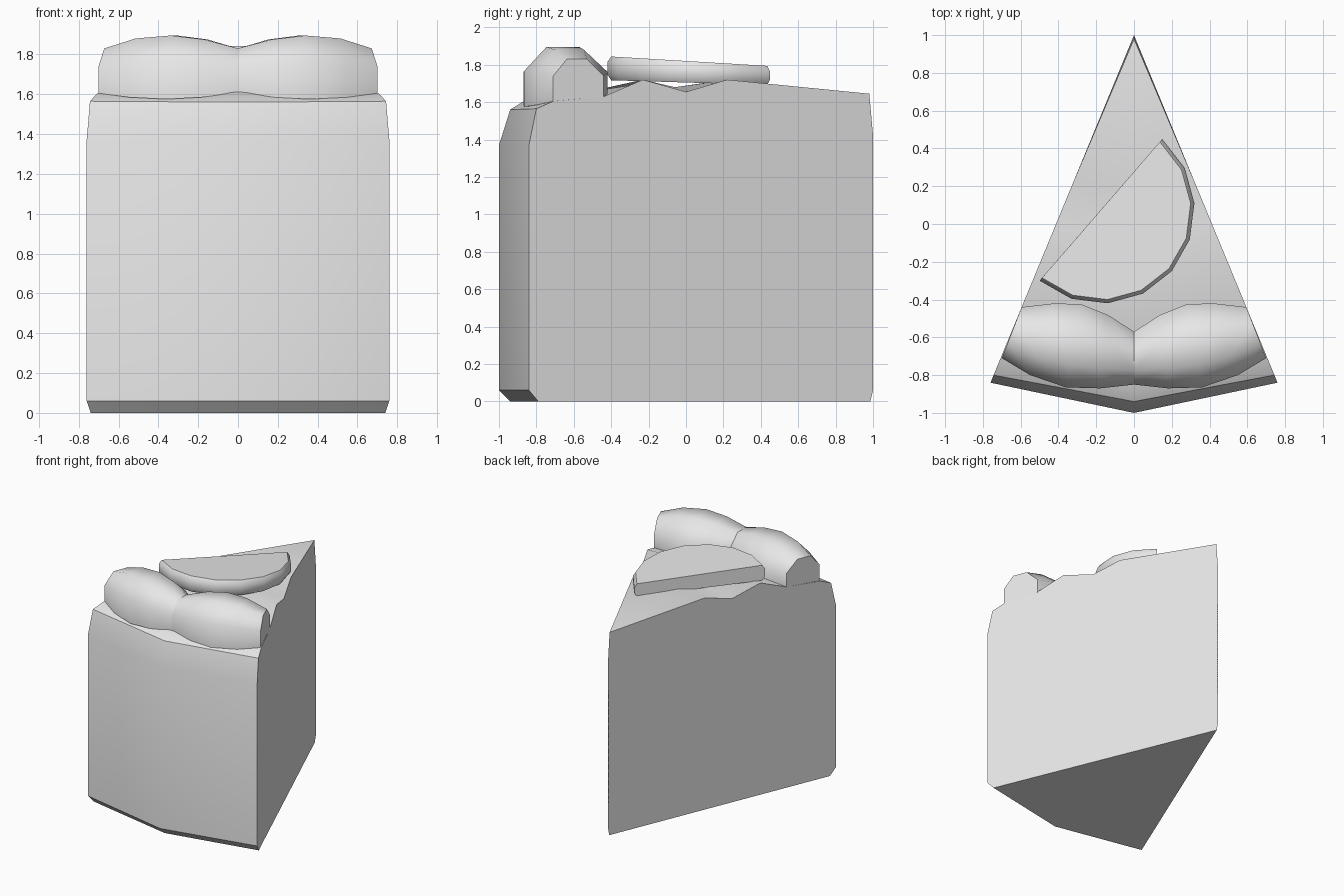
import bpy, bmesh, math
from mathutils import Vector

old = bpy.data.objects.get("Cube")
if old:
    bpy.data.objects.remove(old, do_unlink=True)

grey = bpy.data.materials.new("light_grey")
grey.use_nodes = True
grey.diffuse_color = (0.8, 0.8, 0.8, 1)
grey.node_tree.nodes["Principled BSDF"].inputs["Base Color"].default_value = (0.8, 0.8, 0.8, 1)


def finish(name, bm, angle):
    """Turn a bmesh into a shaded object."""
    bmesh.ops.remove_doubles(bm, verts=bm.verts, dist=0.0005)
    bmesh.ops.recalc_face_normals(bm, faces=bm.faces)
    mesh = bpy.data.meshes.new(name)
    bm.to_mesh(mesh)
    bm.free()
    mesh.materials.append(grey)
    obj = bpy.data.objects.new(name, mesh)
    bpy.context.scene.collection.objects.link(obj)
    bpy.ops.object.select_all(action="DESELECT")
    obj.select_set(True)
    bpy.context.view_layer.objects.active = obj
    bpy.ops.object.shade_smooth_by_angle(angle=math.radians(angle))
    return obj


def loft(bm, rows, closed=False):
    """Bridge neighbouring rows of vertices with quads."""
    for a, b in zip(rows, rows[1:]):
        n = len(a)
        for i in range(n if closed else n - 1):
            j = (i + 1) % n
            bm.faces.new((a[i], a[j], b[j], b[i]))


# Cake wedge: each row is edge y, edge z, centre y, centre z, from base to top
profile = [
    (-0.79, 0, -0.94, 0), (-0.84, 0.06, -1, 0.06), (-0.84, 1.37, -1, 1.37),
    (-0.80, 1.565, -0.94, 1.56), (-0.71, 1.605, -0.86, 1.61),
    (-0.44, 1.63, -0.55, 1.65), (-0.23, 1.72, -0.29, 1.69),
    (0, 1.655, -0.06, 1.68), (0.22, 1.72, 0.2, 1.715),
]
bm = bmesh.new()
rows = []
for ye, ze, yc, zc in profile:
    half = (1 - ye) * 0.413
    rows.append([bm.verts.new(p) for p in ((half, ye, ze), (0, yc, zc), (-half, ye, ze))])
loft(bm, rows)
tip = [bm.verts.new((0, y, z)) for y, z in ((0.98, 1.645), (1, 1.42), (1, 0.06), (0.985, 0))]
for side in (0, 2):
    bm.faces.new([r[side] for r in rows] + tip)
    bm.faces.new((rows[-1][side], rows[-1][1], tip[0]))
bm.faces.new(rows[0] + [tip[-1]])
finish("cake_slice", bm, 30)

# Cream swirls: stations of front x, back x, front y, back y, top z, bottom z
stations = [
    (0, 0, -0.85, -0.57, 1.83, 1.61), (0.18, 0.14, -0.87, -0.48, 1.875, 1.585),
    (0.36, 0.28, -0.865, -0.425, 1.895, 1.575), (0.55, 0.42, -0.80, -0.42, 1.88, 1.585),
    (0.70, 0.595, -0.71, -0.44, 1.83, 1.605),
]
section = [(0, 0), (0, 0.6), (0.27, 1), (0.67, 1), (1, 0.6), (1, 0.1)]
for name, mirror in (("cream_left", 1), ("cream_right", -1)):
    bm = bmesh.new()
    rings = []
    for xf, xb, yf, yb, top, low in stations:
        rings.append([bm.verts.new((mirror * (xf + (xb - xf) * u), yf + (yb - yf) * u,
                                    low + (top - low) * v)) for u, v in section])
    loft(bm, rings, closed=True)
    bm.faces.new(rings[0])
    bm.faces.new(rings[-1])
    finish(name, bm, 55)

# Half-round topping with a softened rim and a slight tilt
bm = bmesh.new()
centre = Vector((-0.175, 0.075))
start = math.atan2(0.375, 0.325)
rings = []
for scale, upper, shift in ((0.96, 0, 0), (1, 0, 0.03), (1, 1, -0.03), (0.96, 1, 0)):
    ring = []
    for i in range(9):
        a = start - math.pi * i / 8
        p = centre + Vector((math.cos(a), math.sin(a))) * 0.496 * scale
        z = 1.82 - 0.06 * p.y if upper else 1.705 - 0.03 * p.y
        ring.append(bm.verts.new((p.x, p.y, z + shift)))
    rings.append(ring)
loft(bm, rings)
bm.faces.new(rings[0])
bm.faces.new(rings[-1])
bm.faces.new([r[0] for r in rings] + [r[-1] for r in reversed(rings)])
finish("half_round_topping", bm, 50)
